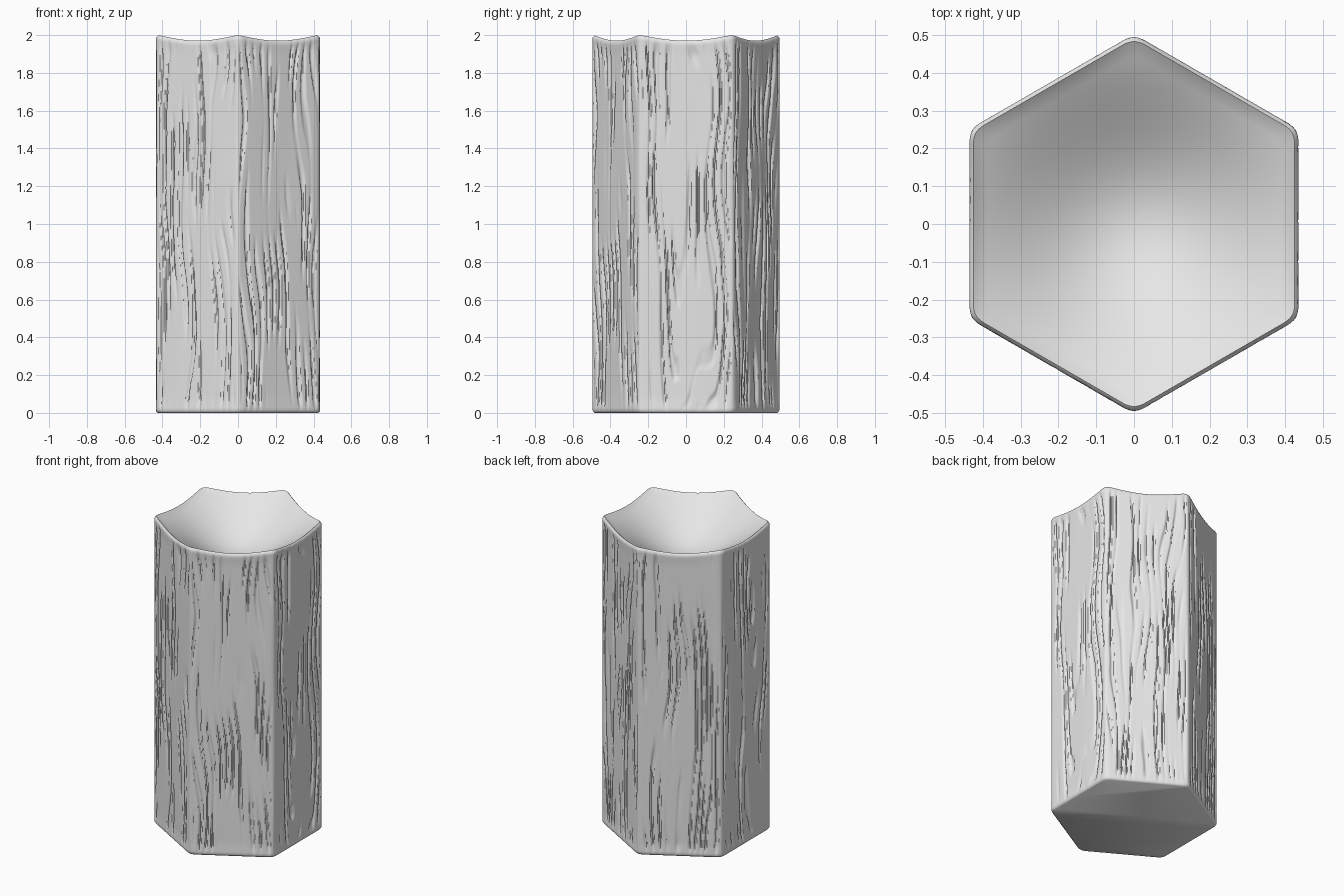
import bpy, bmesh, math
from mathutils import Vector, noise

old = bpy.data.objects.get("Cube")
if old:
    bpy.data.objects.remove(old, do_unlink=True)

RADIUS, HEIGHT = 0.503, 2.0
COLS, ROWS, BOWL_RINGS = 84, 150, 22
# Centre of the growth rings on each side (along the side, height)
KNOTS = [(0.5, 0.6), (-0.6, 1.2), (0.06, 1.5), (-0.55, 0.9), (0.6, 1.4), (-0.02, 1.3)]


def smooth(a, b, x):
    t = min(1, max(0, (x - a) / (b - a)))
    return t * t * (3 - 2 * t)


def bowl_z(r):
    """Height of the dished top at distance r from the axis."""
    dish = lambda d: 0.13 * (1 - math.cos(math.pi * d / 0.62))
    return HEIGHT + dish(r) - dish(0.5)


def grain(side, u, z):
    """Depth of the carved wood grain on one side."""
    ku, kz = KNOTS[side]
    wobble = noise.noise(Vector((u * 6, z * 1.3, side * 7.3)))
    fine = noise.noise(Vector((u * 18, z * 2.5, side * 3.1 + 40)))
    rings = math.hypot(u - ku, (z - kz) / 9)
    wave = math.sin(2 * math.pi * (rings * 22 + wobble * 1.5 + fine * 0.3))
    broken = smooth(-0.3, 0.25, noise.noise(Vector((u * 11, z * 1.8, side * 5.7 + 90))))
    groove = smooth(0.2, 0.95, wave) * broken
    return 0.013 * groove + 0.006 * (0.5 - wobble * 0.6)


def outline():
    """Hexagon perimeter: side number, offset along side, base point, normal."""
    points = []
    for side in range(6):
        a, b = (math.radians(30 + 60 * (side + k)) for k in (0, 1))
        start = Vector((math.cos(a), math.sin(a), 0)) * RADIUS
        end = Vector((math.cos(b), math.sin(b), 0)) * RADIUS
        normal = (start + end).normalized()
        for i in range(COLS):
            t = i / COLS
            p = start.lerp(end, t)
            edge = min(t, 1 - t) * RADIUS
            # Soften the vertical corners
            p -= p.normalized() * 0.008 * max(0, 1 - edge / 0.035) ** 2
            points.append((side, (t - 0.5) * RADIUS, p, normal, edge))
    return points


def bridge(bm, low, high):
    n = len(low)
    for i in range(n):
        j = (i + 1) % n
        bm.faces.new((low[i], low[j], high[j], high[i]))


def build_post():
    bm = bmesh.new()
    perimeter = outline()
    heights = [0, 0.003, 0.007] + [0.007 + 0.986 * k / ROWS for k in range(1, ROWS + 1)] + [0.997, 1]
    rings = []
    # Grained walls with softened bottom edge and rim
    for v in heights:
        ring = []
        for side, u, p, normal, edge in perimeter:
            z = v * bowl_z(p.length)
            end = min(z, bowl_z(p.length) - z)
            inset = 0.012 * max(0, 1 - end / 0.016) ** 2
            fade = smooth(0, 0.035, edge) * smooth(0, 0.09, end)
            q = p * (1 - inset / RADIUS) - normal * grain(side, u, z) * fade
            ring.append(bm.verts.new((q.x, q.y, z)))
        rings.append(ring)
    # Dished top
    rim = [v.co.copy() for v in rings[-1]]
    for k in range(1, BOWL_RINGS):
        s = 1 - k / BOWL_RINGS
        rings.append([bm.verts.new((c.x * s, c.y * s, bowl_z(c.xy.length * s))) for c in rim])
    for low, high in zip(rings, rings[1:]):
        bridge(bm, low, high)
    middle = bm.verts.new((0, 0, bowl_z(0)))
    last = rings[-1]
    for i, v in enumerate(last):
        bm.faces.new((v, last[(i + 1) % len(last)], middle))
    # Flat base
    bm.faces.new(list(reversed(rings[0])))
    mesh = bpy.data.meshes.new("wooden_post")
    bm.to_mesh(mesh)
    bm.free()
    post = bpy.data.objects.new("wooden_post", mesh)
    bpy.context.collection.objects.link(post)
    return post


post = build_post()

# Single pale grey material
grey = bpy.data.materials.new("pale_grey")
grey.use_nodes = True
grey.diffuse_color = (0.8, 0.8, 0.8, 1)
grey.node_tree.nodes["Principled BSDF"].inputs["Base Color"].default_value = (0.8, 0.8, 0.8, 1)
post.data.materials.append(grey)

bpy.context.view_layer.objects.active = post
post.select_set(True)
bpy.ops.object.shade_smooth_by_angle(angle=math.radians(50))
